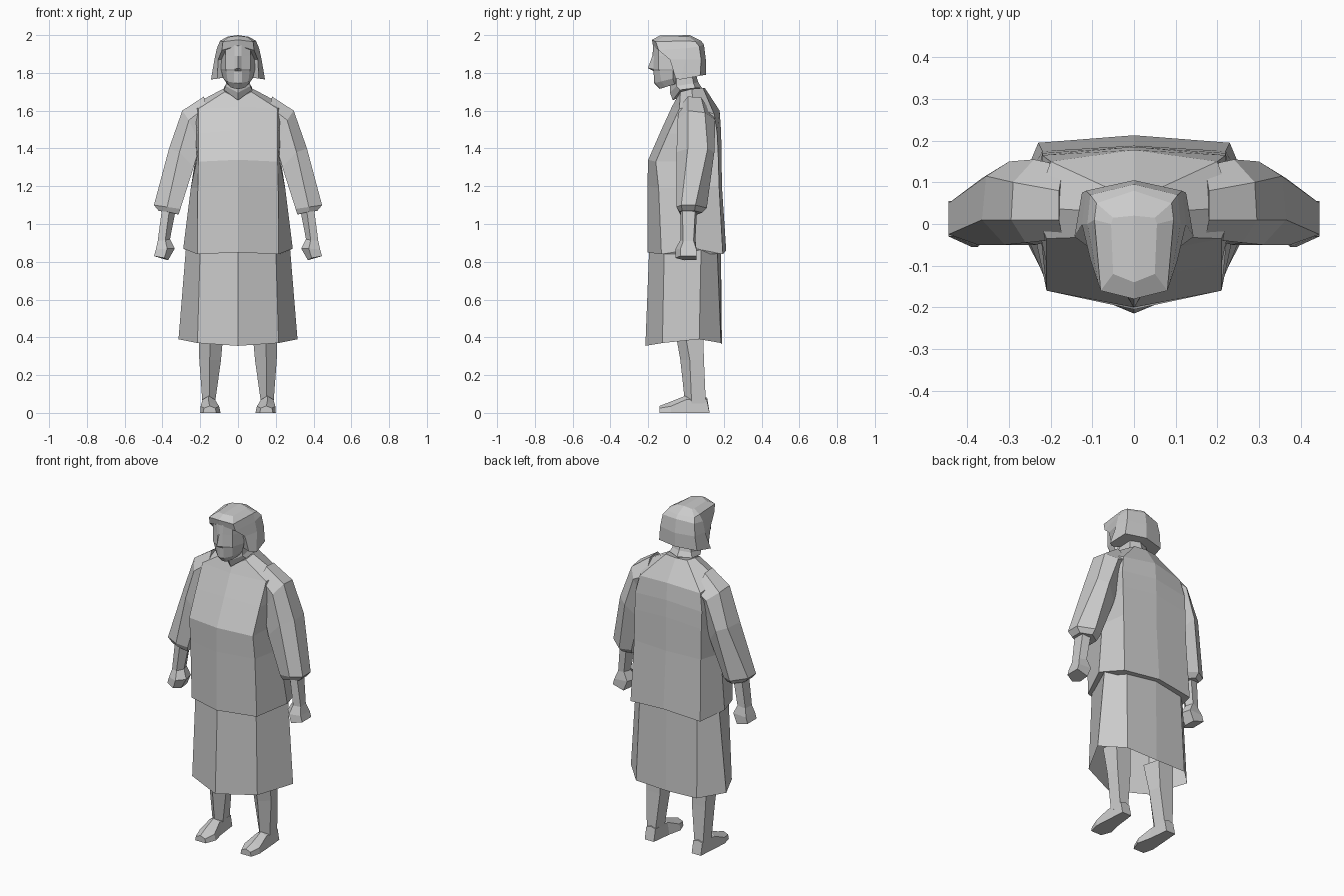
import bpy, bmesh

grey = bpy.data.materials.new("plain grey")
grey.diffuse_color = (0.6, 0.6, 0.6, 1)


def loft(name, rings, closed, cap_start=True, cap_end=True):
    """Skin rings of (x, y, z) points on the +x side, mirrored across x = 0.
    closed=False: each ring is a half outline from front centre to back centre."""
    bm = bmesh.new()
    rows = [[bm.verts.new(p) for p in r] for r in rings]
    n = len(rows[0])
    for a, b in zip(rows, rows[1:]):
        for i in range(n if closed else n - 1):
            j = (i + 1) % n
            bm.faces.new((a[i], a[j], b[j], b[i]))
    if cap_start:
        bm.faces.new(rows[0][::-1])
    if cap_end:
        bm.faces.new(rows[-1])
    bmesh.ops.recalc_face_normals(bm, faces=bm.faces)
    me = bpy.data.meshes.new(name)
    bm.to_mesh(me)
    bm.free()
    me.materials.append(grey)
    ob = bpy.data.objects.new(name, me)
    bpy.context.collection.objects.link(ob)
    m = ob.modifiers.new("Mirror", 'MIRROR')
    m.use_clip = not closed
    m.use_mirror_merge = not closed
    return ob


# skirt, open underneath
loft("skirt", [
    [(0, -.215, .355), (.215, -.125, .37), (.315, .07, .39), (.2, .185, .37), (0, .19, .365)],
    [(0, -.195, .87), (.2, -.115, .87), (.275, .08, .88), (.19, .165, .87), (0, .185, .87)],
], False, False, False)

# loose jacket body
loft("jacket", [
    [(0, -.205, .85), (.215, -.13, .84), (.29, .05, .87), (.23, .195, .84), (0, .213, .86)],
    [(0, -.205, 1.2), (.213, -.145, 1.19), (.25, .03, 1.19), (.22, .175, 1.2), (0, .19, 1.2)],
    [(0, -.2, 1.34), (.21, -.16, 1.33), (.22, .02, 1.33), (.22, .17, 1.38), (0, .188, 1.4)],
    [(0, -.13, 1.5), (.21, -.095, 1.48), (.23, .03, 1.48), (.22, .165, 1.48), (0, .185, 1.5)],
    [(0, -.075, 1.62), (.21, -.035, 1.61), (.24, .04, 1.63), (.2, .15, 1.58), (0, .178, 1.6)],
    [(0, -.05, 1.665), (.07, -.03, 1.7), (.08, .03, 1.715), (.07, .09, 1.72), (0, .1, 1.72)],
], False)

# neck with the collar flare at its base
loft("neck", [
    [(0, -.07, 1.655), (.075, -.03, 1.71), (.075, .05, 1.72), (0, .085, 1.72)],
    [(0, -.085, 1.695), (.065, -.05, 1.73), (.062, .04, 1.745), (0, .065, 1.75)],
    [(0, -.085, 1.8), (.06, -.05, 1.8), (.055, .03, 1.8), (0, .05, 1.8)],
], False)

# sleeves, shoulder to cuff
loft("sleeves", [
    [(.18, .01, 1.675), (.17, -.035, 1.62), (.17, -.03, 1.5),
     (.17, .1, 1.5), (.17, .14, 1.58), (.18, .08, 1.67)],
    [(.295, .01, 1.6), (.26, -.045, 1.55), (.2, -.04, 1.42),
     (.2, .11, 1.42), (.24, .155, 1.55), (.29, .1, 1.59)],
    [(.365, .01, 1.4), (.31, -.05, 1.38), (.235, -.05, 1.3),
     (.235, .11, 1.3), (.3, .15, 1.38), (.355, .115, 1.4)],
    [(.445, -.025, 1.1), (.375, -.05, 1.09), (.305, -.04, 1.08),
     (.305, .08, 1.08), (.365, .11, 1.085), (.445, .05, 1.1)],
    [(.42, -.02, 1.07), (.375, -.035, 1.065), (.315, -.03, 1.05),
     (.315, .06, 1.05), (.365, .085, 1.06), (.42, .045, 1.07)],
], True)

# forearms flaring into fists
loft("forearms_and_hands", [
    [(.4, -.02, 1.1), (.36, -.03, 1.1), (.325, .01, 1.1), (.35, .06, 1.1), (.4, .05, 1.1)],
    [(.425, -.015, .91), (.385, -.03, .915), (.36, .005, .92), (.375, .05, .92), (.42, .04, .91)],
    [(.435, -.03, .865), (.375, -.055, .87), (.335, -.01, .87), (.35, .055, .87), (.435, .055, .865)],
    [(.445, -.03, .83), (.39, -.055, .82), (.37, -.01, .808), (.375, .055, .81), (.445, .055, .83)],
], True)

# legs
loft("legs", [
    [(.145, -.06, .45), (.21, -.01, .45), (.2, .09, .45), (.1, .09, .45), (.075, -.01, .45)],
    [(.15, -.03, .28), (.205, .02, .28), (.195, .095, .28), (.105, .095, .28), (.09, .02, .28)],
    [(.15, -.005, .05), (.188, .03, .05), (.185, .105, .05), (.13, .105, .05), (.122, .03, .05)],
], True)

# shoes, heel to toe
loft("shoes", [
    [(.185, .125, 0), (.185, .11, .07), (.155, .112, .08), (.125, .11, .07), (.125, .125, 0)],
    [(.195, .0, 0), (.188, .0, .07), (.155, -.005, .09), (.122, .0, .07), (.11, .0, 0)],
    [(.2, -.08, 0), (.198, -.08, .035), (.155, -.08, .06), (.1, -.08, .035), (.092, -.08, 0)],
    [(.185, -.14, 0), (.18, -.14, .025), (.15, -.14, .037), (.12, -.14, .025), (.115, -.14, 0)],
], True)

# face with nose
loft("face", [
    [(0, -.14, 1.715), (.02, -.135, 1.717), (.042, -.11, 1.725), (.055, -.06, 1.74), (0, 0, 1.77)],
    [(0, -.168, 1.745), (.02, -.162, 1.747), (.055, -.13, 1.755), (.078, -.07, 1.77), (0, 0, 1.78)],
    [(0, -.172, 1.81), (.02, -.168, 1.81), (.062, -.14, 1.81), (.088, -.07, 1.81), (0, 0, 1.81)],
    [(0, -.202, 1.825), (.018, -.172, 1.82), (.065, -.145, 1.82), (.09, -.07, 1.82), (0, 0, 1.82)],
    [(0, -.178, 1.89), (.018, -.17, 1.89), (.065, -.145, 1.89), (.09, -.07, 1.89), (0, 0, 1.89)],
    [(0, -.172, 1.955), (.02, -.17, 1.955), (.065, -.145, 1.95), (.08, -.07, 1.95), (0, 0, 1.95)],
], False)

# bobbed hair
loft("hair", [
    [(0, -.03, 1.785), (.11, -.055, 1.77), (.143, -.03, 1.765), (.125, .075, 1.785), (0, .105, 1.79)],
    [(0, -.04, 1.87), (.105, -.085, 1.87), (.125, 0, 1.87), (.115, .08, 1.87), (0, .105, 1.87)],
    [(0, -.175, 1.945), (.085, -.145, 1.92), (.112, 0, 1.93), (.105, .07, 1.94), (0, .095, 1.95)],
    [(0, -.18, 1.975), (.08, -.16, 1.965), (.095, .01, 1.97), (.09, .05, 1.965), (0, .08, 1.97)],
    [(0, -.14, 1.997), (.05, -.12, 1.99), (.055, 0, 1.992), (.05, .015, 1.992), (0, .02, 2)],
], False)
